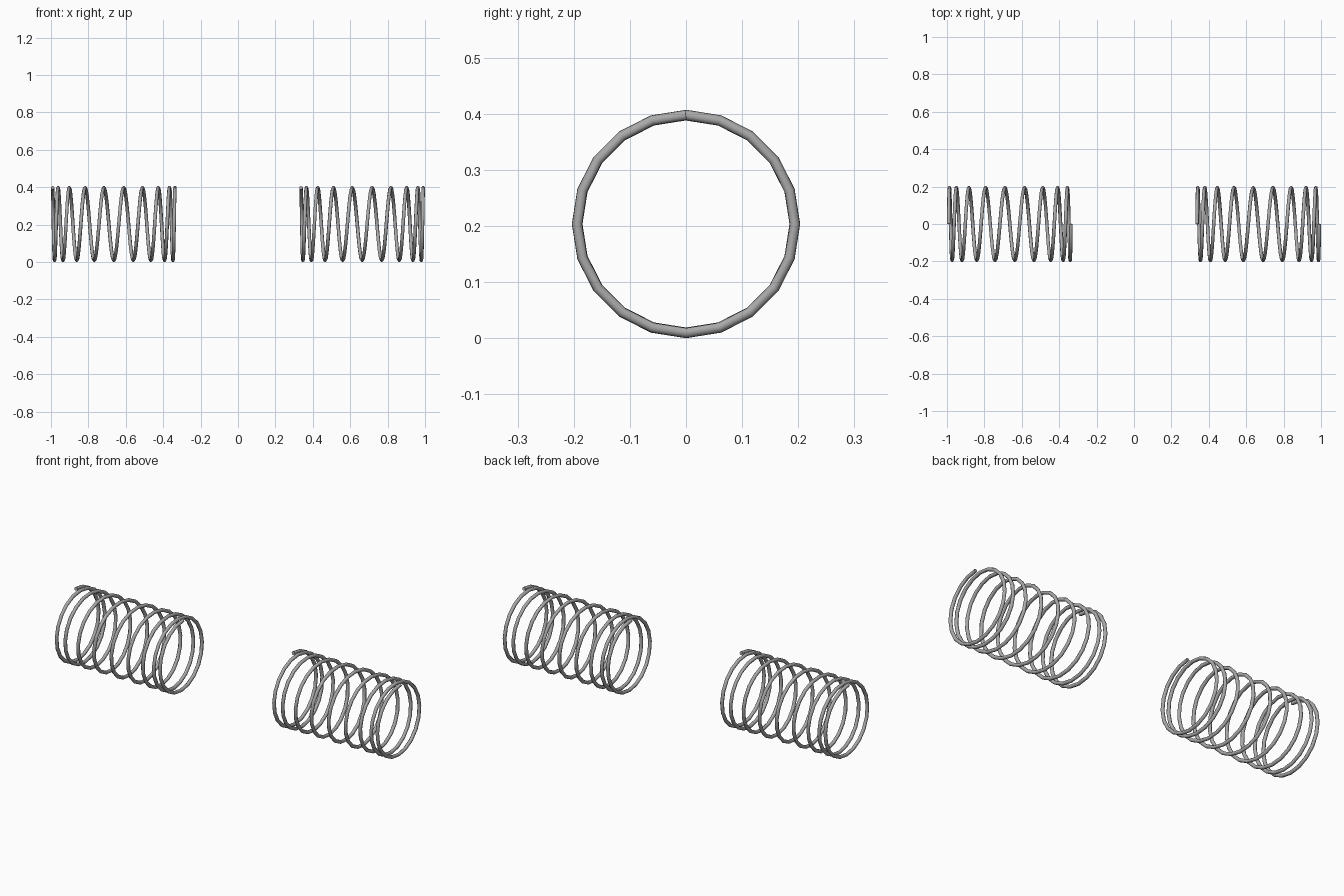
import bpy
from math import sin, cos, tau, radians

cube = bpy.data.objects.get("Cube")
if cube:
    bpy.data.objects.remove(cube, do_unlink=True)

TURNS, STEPS = 9, 20          # coils, straight segments per coil
COIL_RADIUS, WIRE_RADIUS = 0.194, 0.0095
HALF_LENGTH, CENTRE_X, CENTRE_Z = 0.327, 0.664, 0.2035
SPREAD = radians(18.5)        # controls how the pitch tightens to the ends

# Plain steel
steel = bpy.data.materials.new("grey steel")
steel.use_nodes = True
colour = (0.4, 0.4, 0.4, 1)
steel.diffuse_color = colour
steel.node_tree.nodes["Principled BSDF"].inputs["Base Color"].default_value = colour


def helix_point(i):
    turn = i / STEPS
    t = turn - TURNS / 2
    x = HALF_LENGTH * sin(SPREAD * t) / sin(SPREAD * TURNS / 2)
    return (x, COIL_RADIUS * sin(tau * turn), COIL_RADIUS * cos(tau * turn), 1)


def add_spring(name, x):
    # Round wire swept along a helix, tighter at both ends
    curve = bpy.data.curves.new(name, "CURVE")
    curve.dimensions = "3D"
    curve.bevel_depth = WIRE_RADIUS
    curve.bevel_resolution = 2
    curve.use_fill_caps = True
    count = TURNS * STEPS + 1
    spline = curve.splines.new("POLY")
    spline.points.add(count - 1)
    for i in range(count):
        spline.points[i].co = helix_point(i)
    curve.materials.append(steel)

    spring = bpy.data.objects.new(name, curve)
    spring.location = (x, 0, CENTRE_Z)
    bpy.context.collection.objects.link(spring)
    bpy.ops.object.select_all(action="DESELECT")
    spring.select_set(True)
    bpy.context.view_layer.objects.active = spring
    bpy.ops.object.convert(target="MESH")
    bpy.ops.object.shade_smooth_by_angle(angle=radians(50))


add_spring("right_spring", -CENTRE_X)
add_spring("left_spring", CENTRE_X)
